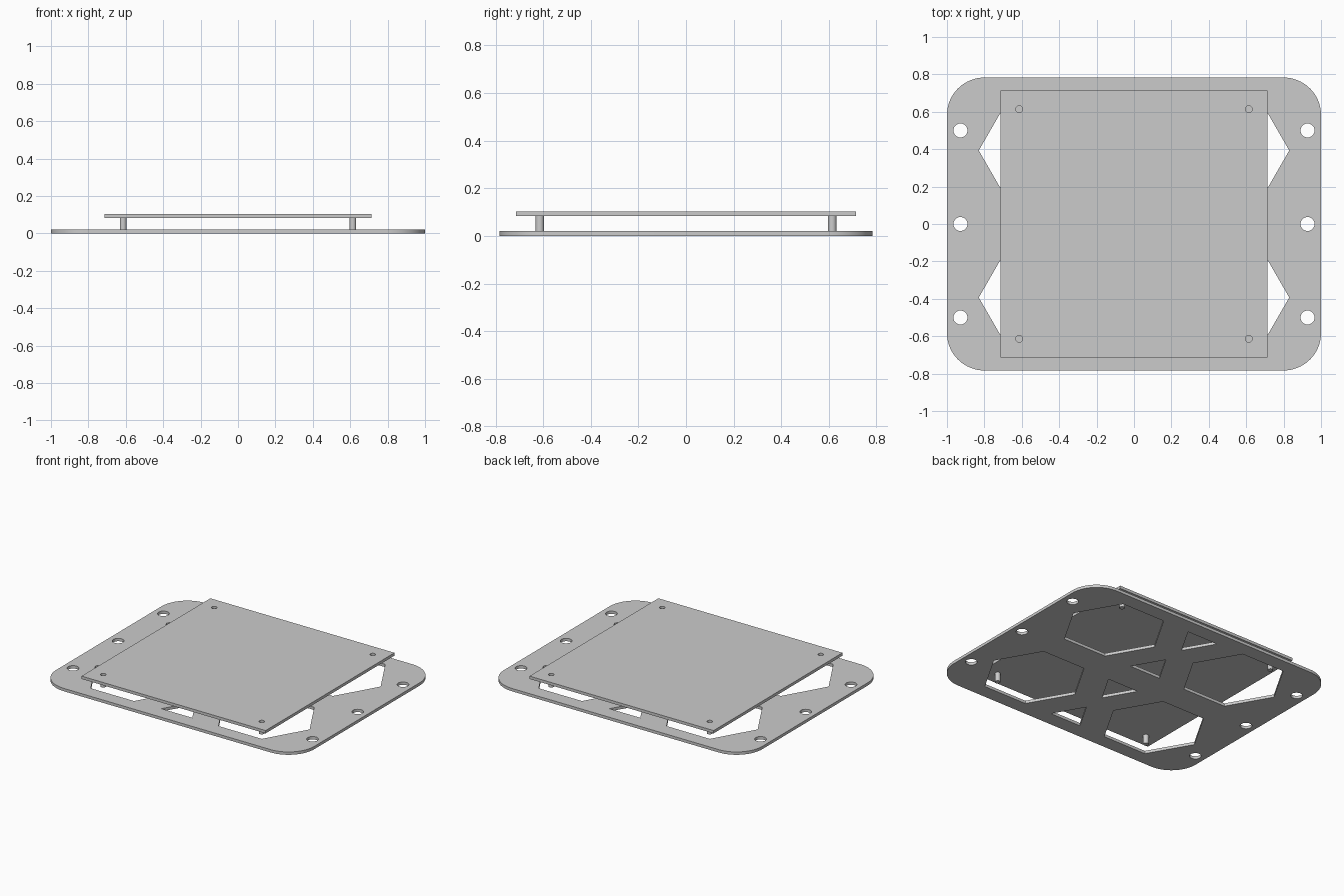
import bpy, bmesh
from math import cos, sin, pi, radians

cube = bpy.data.objects.get("Cube")
if cube:
    bpy.data.objects.remove(cube, do_unlink=True)

grey = bpy.data.materials.new("light grey")
grey.use_nodes = True
COLOUR = (0.6, 0.6, 0.6, 1)
grey.diffuse_color = COLOUR
grey.node_tree.nodes["Principled BSDF"].inputs["Base Color"].default_value = COLOUR

THICK = 0.02
DECK_Z = 0.083
SIGNS = (-1, 1)


def ring(x, y, r, n):
    """Regular polygon with its first corner towards +x."""
    return [(x + r * cos(2 * pi * i / n), y + r * sin(2 * pi * i / n)) for i in range(n)]


def rounded_rect(hx, hy, r, steps=16):
    pts = []
    for k, (sx, sy) in enumerate(((1, 1), (-1, 1), (-1, -1), (1, -1))):
        for i in range(steps + 1):
            a = pi / 2 * (k + i / steps)
            pts.append((sx * (hx - r) + r * cos(a), sy * (hy - r) + r * sin(a)))
    return pts


def sheet(name, loops, z, height):
    """Flat part: first loop is the outline, the others are cut-outs."""
    curve = bpy.data.curves.new(name + "_outline", 'CURVE')
    curve.dimensions = '2D'
    curve.fill_mode = 'BOTH'
    curve.extrude = height / 2
    for loop in loops:
        spline = curve.splines.new('POLY')
        spline.points.add(len(loop) - 1)
        for point, (x, y) in zip(spline.points, loop):
            point.co = (x, y, 0, 1)
        spline.use_cyclic_u = True
    temp = bpy.data.objects.new(name + "_outline", curve)
    bpy.context.scene.collection.objects.link(temp)
    graph = bpy.context.evaluated_depsgraph_get()
    mesh = bpy.data.meshes.new_from_object(temp.evaluated_get(graph))
    bpy.data.objects.remove(temp, do_unlink=True)
    bpy.data.curves.remove(curve)

    bm = bmesh.new()
    bm.from_mesh(mesh)
    bmesh.ops.remove_doubles(bm, verts=bm.verts, dist=0.0001)
    bmesh.ops.recalc_face_normals(bm, faces=bm.faces)
    bm.to_mesh(mesh)
    bm.free()
    mesh.name = name
    mesh.materials.clear()
    mesh.materials.append(grey)
    obj = bpy.data.objects.new(name, mesh)
    obj.location.z = z + height / 2
    bpy.context.scene.collection.objects.link(obj)
    bpy.ops.object.select_all(action='DESELECT')
    obj.select_set(True)
    bpy.context.view_layer.objects.active = obj
    bpy.ops.object.shade_smooth_by_angle(angle=radians(30))
    return obj


# Base plate: bolt holes, hexagonal windows and triangles along the middle
base = [rounded_rect(1, 0.783, 0.2)]
for sx in SIGNS:
    base += [ring(sx * 0.928, y, 0.0375, 32) for y in (-0.5, 0, 0.5)]
    base += [ring(sx * 0.495, sy * 0.393, 0.335, 6) for sy in SIGNS]
for sy in SIGNS:
    for apex, flat in ((0.315, 0.108), (0.47, 0.677)):
        base.append([(0, sy * apex), (-0.12, sy * flat), (0.12, sy * flat)])
sheet("base_plate", base, 0, THICK)

# Raised deck with a screw hole above each post
corners = [(sx * 0.614, sy * 0.614) for sx in SIGNS for sy in SIGNS]
h = 0.713
deck = [[(-h, -h), (h, -h), (h, h), (-h, h)]]
deck += [ring(x, y, 0.018, 24) for x, y in corners]
sheet("deck_plate", deck, DECK_Z, THICK)

# Posts hanging below the deck
for x, y in corners:
    name = ("back" if y > 0 else "front") + ("_left" if x > 0 else "_right") + "_post"
    sheet(name, [ring(x, y, 0.018, 24)], THICK, DECK_Z - THICK)
